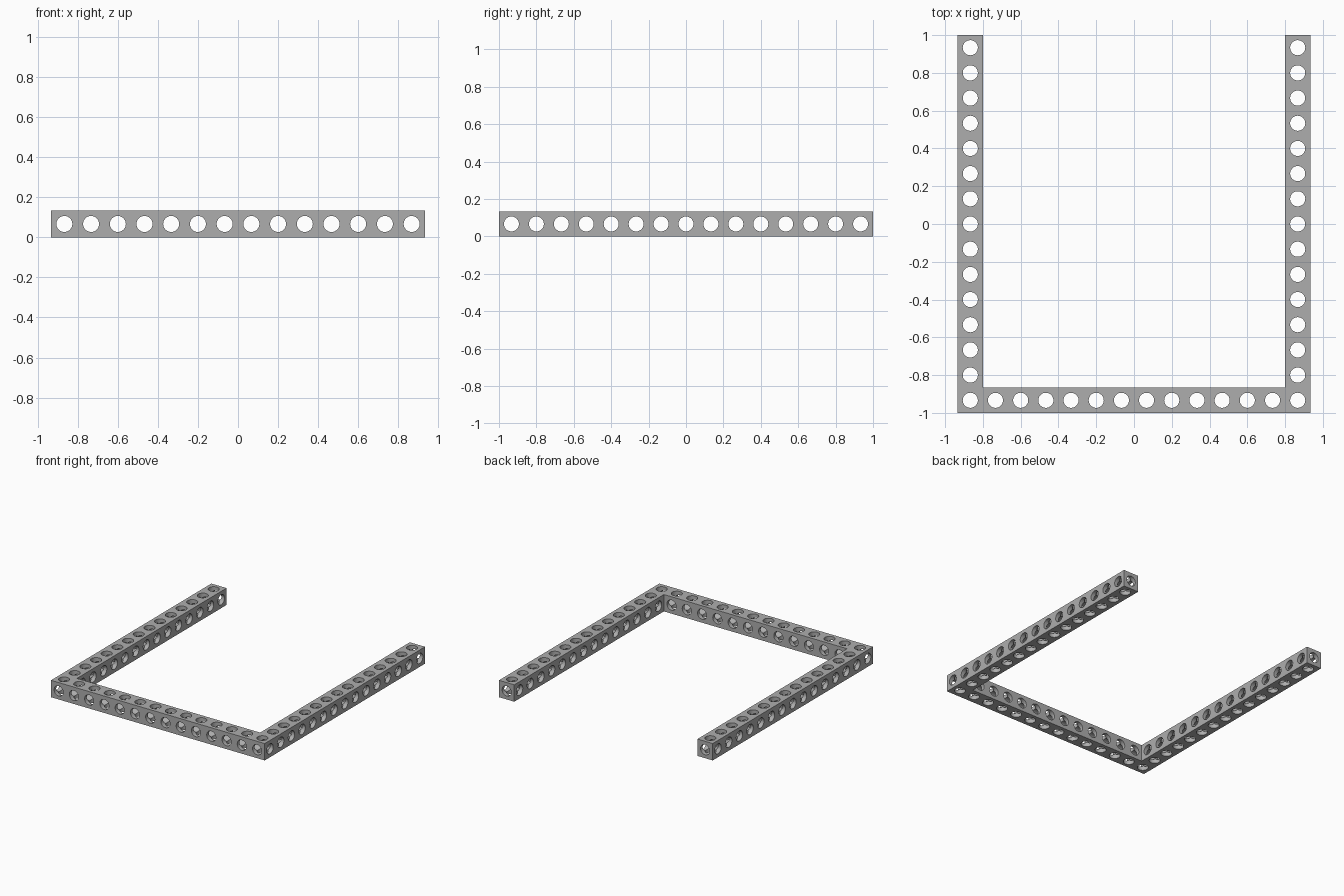
import bpy, bmesh, math
from mathutils import Matrix, Vector

if "Cube" in bpy.data.objects:
    bpy.data.objects.remove(bpy.data.objects["Cube"], do_unlink=True)

UNIT = 2 / 15              # one cell of the square beam
HALF = 7 * UNIT            # half of the overall width
RADIUS = 0.3 * UNIT
COLS = [(i - 6.5) * UNIT for i in range(14)]
ROWS = [(j - 7) * UNIT for j in range(15)]
MID = UNIT / 2

grey = bpy.data.materials.new("grey")
grey.use_nodes = True
colour = (0.42, 0.42, 0.42, 1)
grey.diffuse_color = colour
grey.node_tree.nodes["Principled BSDF"].inputs["Base Color"].default_value = colour


def make_object(name, bm):
    bmesh.ops.recalc_face_normals(bm, faces=bm.faces)
    mesh = bpy.data.meshes.new(name)
    bm.to_mesh(mesh)
    bm.free()
    mesh.materials.append(grey)
    obj = bpy.data.objects.new(name, mesh)
    bpy.context.collection.objects.link(obj)
    return obj


def bores(name, axis, centres):
    """Row of long parallel cylinders used as a cutter."""
    bm = bmesh.new()
    turn = Vector((0, 0, 1)).rotation_difference(Vector(axis)).to_matrix().to_4x4()
    for c in centres:
        bmesh.ops.create_cone(bm, cap_ends=True, segments=32, radius1=RADIUS,
                              radius2=RADIUS, depth=2.4,
                              matrix=Matrix.Translation(c) @ turn)
    obj = make_object(name, bm)
    obj.hide_render = True
    return obj


# U-shaped square beam: front bar with two arms reaching back
bm = bmesh.new()
inner = HALF - UNIT
right = [(HALF, -1), (HALF, 1), (inner, 1), (inner, UNIT - 1)]
outline = right + [(-x, y) for x, y in reversed(right)]
base = bm.faces.new([bm.verts.new((x, y, 0)) for x, y in outline])
grown = bmesh.ops.extrude_face_region(bm, geom=[base])
bmesh.ops.translate(bm, vec=(0, 0, UNIT),
                    verts=[v for v in grown["geom"] if isinstance(v, bmesh.types.BMVert)])
frame = make_object("u_frame", bm)

# Through holes in all three directions, one per cell
vertical = [(x, ROWS[0], MID) for x in COLS]
vertical += [(x, y, MID) for x in (COLS[0], COLS[-1]) for y in ROWS[1:]]
cutters = [
    bores("vertical_bores", (0, 0, 1), vertical),
    bores("cross_bores", (1, 0, 0), [(0, y, MID) for y in ROWS]),
    bores("lengthwise_bores", (0, 1, 0), [(x, 0, MID) for x in COLS]),
]
bpy.ops.object.select_all(action="DESELECT")
bpy.context.view_layer.objects.active = frame
frame.select_set(True)
for cutter in cutters:
    mod = frame.modifiers.new(cutter.name, "BOOLEAN")
    mod.operation = "DIFFERENCE"
    mod.solver = "EXACT"
    mod.object = cutter
    bpy.ops.object.modifier_apply(modifier=mod.name)
    bpy.data.objects.remove(cutter, do_unlink=True)
bpy.ops.object.shade_smooth_by_angle(angle=math.radians(30))
